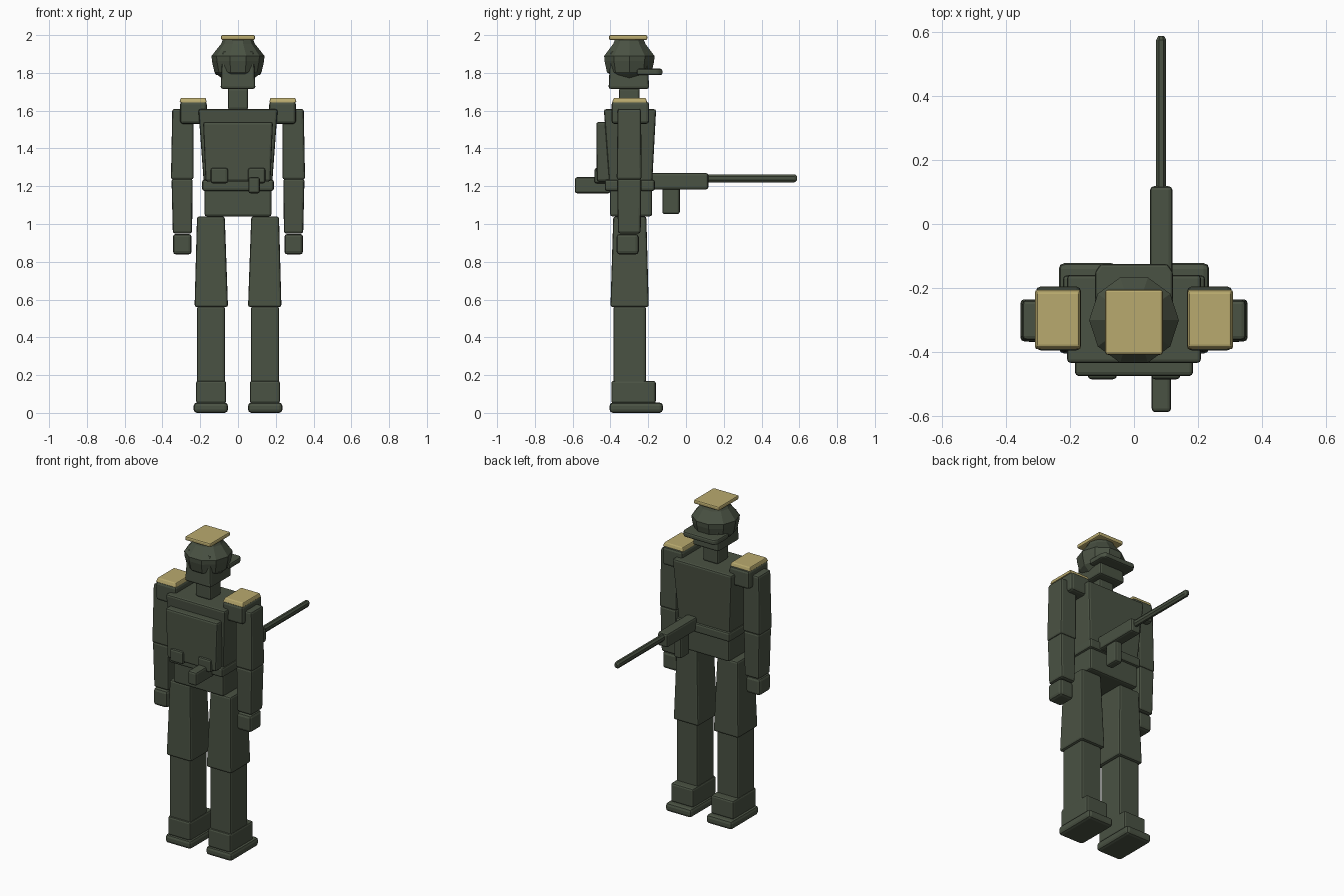
import bpy, bmesh, math

if "Cube" in bpy.data.objects:
    bpy.data.objects.remove(bpy.data.objects["Cube"])


def material(name, rgb):
    m = bpy.data.materials.new(name)
    m.diffuse_color = (*rgb, 1)
    m.use_nodes = True
    m.node_tree.nodes["Principled BSDF"].inputs["Base Color"].default_value = m.diffuse_color
    return m


GREEN = material("olive green", (0.068, 0.084, 0.056))
TAN = material("khaki tan", (0.485, 0.402, 0.156))


def finish(bm, name, mat, bevel):
    bmesh.ops.recalc_face_normals(bm, faces=bm.faces)
    me = bpy.data.meshes.new(name)
    bm.to_mesh(me)
    bm.free()
    me.materials.append(mat)
    ob = bpy.data.objects.new(name, me)
    bpy.context.collection.objects.link(ob)
    if bevel:
        b = ob.modifiers.new("soft edges", 'BEVEL')
        b.width, b.segments, b.limit_method = bevel, 2, 'ANGLE'
    return ob


def loft(name, rings, mat, bevel):
    """Skin a stack of equally sized point rings and cap both ends."""
    bm = bmesh.new()
    vs = [[bm.verts.new(p) for p in r] for r in rings]
    n = len(vs[0])
    for a, b in zip(vs, vs[1:]):
        for i in range(n):
            j = (i + 1) % n
            bm.faces.new((a[i], a[j], b[j], b[i]))
    bm.faces.new(vs[0][::-1])
    bm.faces.new(vs[-1])
    return finish(bm, name, mat, bevel)


def block(name, x, y, z, top=None, mat=GREEN, bevel=0.012):
    """Box from ranges; top gives other x and y ranges for a tapered upper end."""
    tx, ty = top or (x, y)

    def ring(rx, ry, h):
        return [(rx[0], ry[0], h), (rx[1], ry[0], h), (rx[1], ry[1], h), (rx[0], ry[1], h)]
    return loft(name, [ring(x, y, z[0]), ring(tx, ty, z[1])], mat, bevel)


def pair(name, x, y, z, top=None, **kw):
    """Left and right copies of a block given on the +x side."""
    def flip(r):
        return (-r[1], -r[0])
    block("right_" + name, x, y, z, top, **kw)
    block("left_" + name, flip(x), y, z, (flip(top[0]), top[1]) if top else None, **kw)


# Legs and boots
pair("boot_sole", (0.053, 0.235), (-0.405, -0.122), (0, 0.055), bevel=0.018)
pair("boot", (0.063, 0.222), (-0.395, -0.16), (0.05, 0.17))
pair("shin", (0.069, 0.217), (-0.385, -0.212), (0.15, 0.565))
pair("thigh", (0.053, 0.23), (-0.40, -0.197), (0.56, 1.04),
     ((0.07, 0.217), (-0.385, -0.21)))

# Arms, shoulders and epaulettes
pair("shoulder", (0.165, 0.307), (-0.395, -0.195), (1.53, 1.648), bevel=0.016)
pair("epaulette", (0.165, 0.31), (-0.392, -0.205), (1.643, 1.668),
     ((0.172, 0.303), (-0.382, -0.213)), mat=TAN, bevel=0.005)
pair("upper_arm", (0.235, 0.355), (-0.367, -0.235), (1.235, 1.61),
     ((0.235, 0.348), (-0.362, -0.238)))
pair("forearm", (0.243, 0.345), (-0.36, -0.24), (0.95, 1.24),
     ((0.24, 0.352), (-0.365, -0.236)))
pair("hand", (0.245, 0.345), (-0.368, -0.25), (0.838, 0.948), bevel=0.018)

# Torso, hips and belt
block("hips", (-0.177, 0.177), (-0.402, -0.18), (1.04, 1.22))
block("torso", (-0.18, 0.18), (-0.405, -0.18), (1.2, 1.608),
      ((-0.21, 0.21), (-0.435, -0.158)))
block("belt", (-0.19, 0.19), (-0.43, -0.165), (1.175, 1.235))

# Backpack and pouches
block("backpack", (-0.172, 0.172), (-0.472, -0.39), (1.225, 1.54),
      ((-0.185, 0.185), (-0.475, -0.41)))
pair("pouch", (0.053, 0.145), (-0.485, -0.40), (1.215, 1.297))

# Neck, head, visor and cap
block("neck", (-0.054, 0.054), (-0.355, -0.245), (1.605, 1.72))
block("head", (-0.092, 0.092), (-0.41, -0.195), (1.715, 1.915),
      ((-0.083, 0.083), (-0.40, -0.205)))
profile = [(0.088, 1.772), (0.125, 1.805), (0.138, 1.862), (0.14, 1.89),
           (0.09, 1.953), (0.078, 1.98)]
loft("helmet", [[(r * math.cos(i * math.tau / 10), r * math.sin(i * math.tau / 10) - 0.3, z)
                 for i in range(10)] for r, z in profile], GREEN, 0)
visor = [(-0.122, -0.26), (0.122, -0.26), (0.122, -0.15), (0.105, -0.125),
         (-0.105, -0.125), (-0.122, -0.15)]
loft("visor", [[(x, y, z) for x, y in visor] for z in (1.788, 1.822)], GREEN, 0.01)
block("cap_top", (-0.09, 0.09), (-0.408, -0.205), (1.974, 2.0), mat=TAN, bevel=0.008)

# Rifle
block("rifle_stock", (0.055, 0.116), (-0.588, -0.40), (1.162, 1.248))
block("rifle_receiver", (0.05, 0.12), (-0.42, 0.118), (1.183, 1.27))
block("rifle_magazine", (0.06, 0.11), (-0.125, -0.033), (1.052, 1.2))
barrel = [(0.1, 0.02), (0.575, 0.02), (0.588, 0.011)]
loft("rifle_barrel", [[(0.085 + 0.85 * r * math.cos((i + .5) * math.tau / 8), y,
                        1.242 + 1.15 * r * math.sin((i + .5) * math.tau / 8))
                       for i in range(8)] for y, r in barrel], GREEN, 0)
